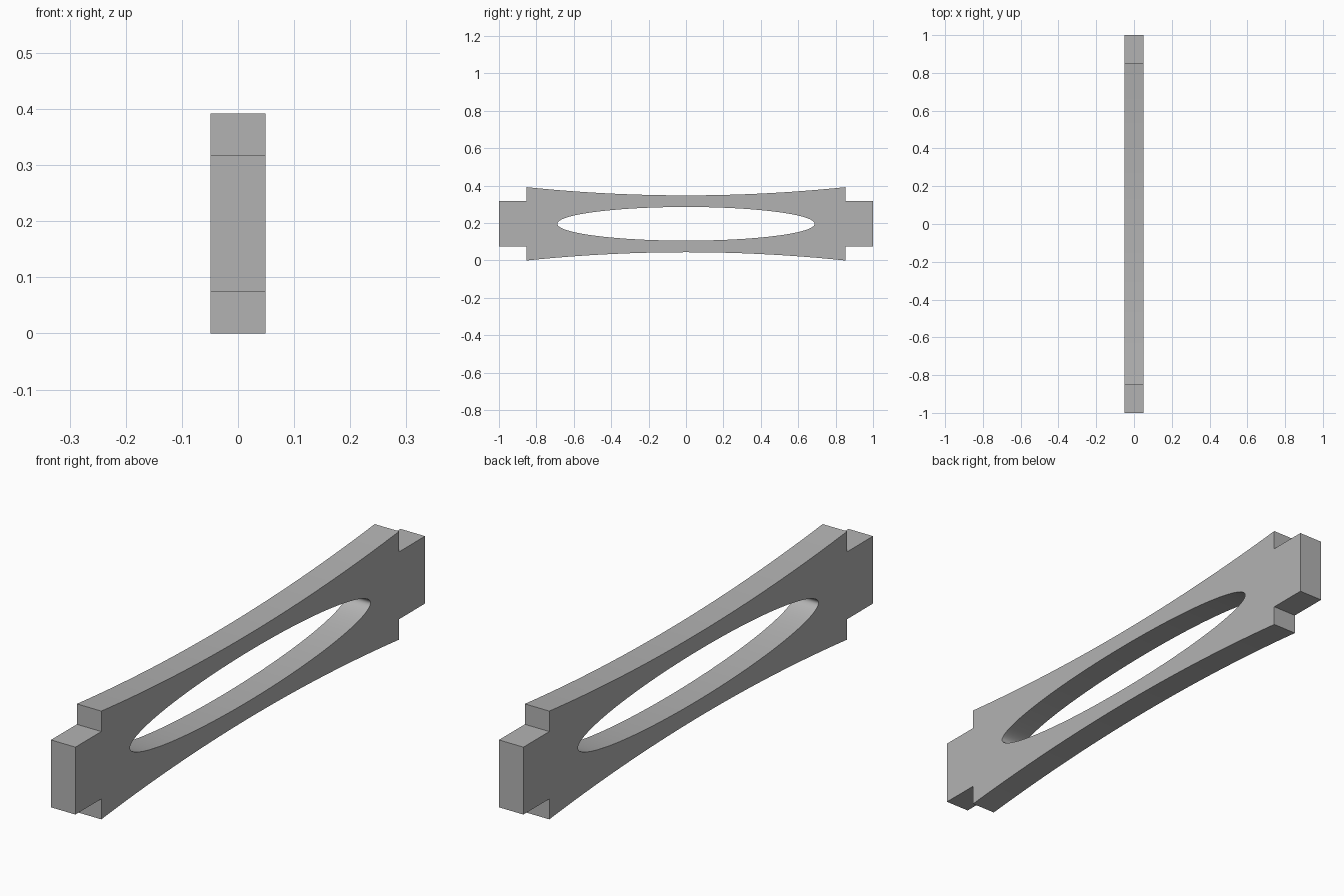
import bpy
import bmesh
from math import sin, cos, pi, radians

cube = bpy.data.objects.get("Cube")
if cube:
    bpy.data.objects.remove(cube, do_unlink=True)

MID_Z = 0.196        # half of the height
HALF_WIDTH = 0.049
SHOULDER_Y = 0.852   # where the body ends and the tabs begin
TAB_HALF = 0.122
WAIST_HALF = 0.152   # half height at the middle of the body
HOLE_Y, HOLE_Z = 0.688, 0.09

# Single material
grey = bpy.data.materials.new("plain grey")
grey.use_nodes = True
colour = (0.45, 0.45, 0.45, 1)
grey.diffuse_color = colour
grey.node_tree.nodes["Principled BSDF"].inputs["Base Color"].default_value = colour

# Upper edge: a tab, the concave body edge, the other tab
steps = 40
upper = [(-1, TAB_HALF), (-SHOULDER_Y, TAB_HALF)]
for i in range(steps + 1):
    t = 2 * i / steps - 1
    upper.append((t * SHOULDER_Y, WAIST_HALF + (MID_Z - WAIST_HALF) * t * t))
upper += [(SHOULDER_Y, TAB_HALF), (1, TAB_HALF)]
outline = upper + [(y, -z) for y, z in reversed(upper)]

# Elliptical opening
segments = 128
hole = [(HOLE_Y * cos(2 * pi * i / segments), HOLE_Z * sin(2 * pi * i / segments))
        for i in range(segments)]

# Extruded flat profile, stood upright along y
curve = bpy.data.curves.new("link_plate", "CURVE")
curve.dimensions = "2D"
curve.fill_mode = "BOTH"
curve.extrude = HALF_WIDTH
for loop in (outline, hole):
    spline = curve.splines.new("POLY")
    spline.points.add(len(loop) - 1)
    for point, (y, z) in zip(spline.points, loop):
        point.co = (y, z, 0, 1)
    spline.use_cyclic_u = True
plate = bpy.data.objects.new("link_plate", curve)
bpy.context.collection.objects.link(plate)
plate.rotation_euler = (radians(90), 0, radians(90))
plate.location.z = MID_Z

bpy.ops.object.select_all(action="DESELECT")
plate.select_set(True)
bpy.context.view_layer.objects.active = plate
bpy.ops.object.convert(target="MESH")
plate = bpy.context.object
bpy.ops.object.transform_apply(location=True, rotation=True, scale=True)

# Weld the caps to the walls and face everything outward
bm = bmesh.new()
bm.from_mesh(plate.data)
bmesh.ops.remove_doubles(bm, verts=bm.verts, dist=0.0001)
bmesh.ops.recalc_face_normals(bm, faces=bm.faces)
bm.to_mesh(plate.data)
bm.free()

plate.data.materials.clear()
plate.data.materials.append(grey)
bpy.ops.object.shade_smooth_by_angle(angle=radians(35))
